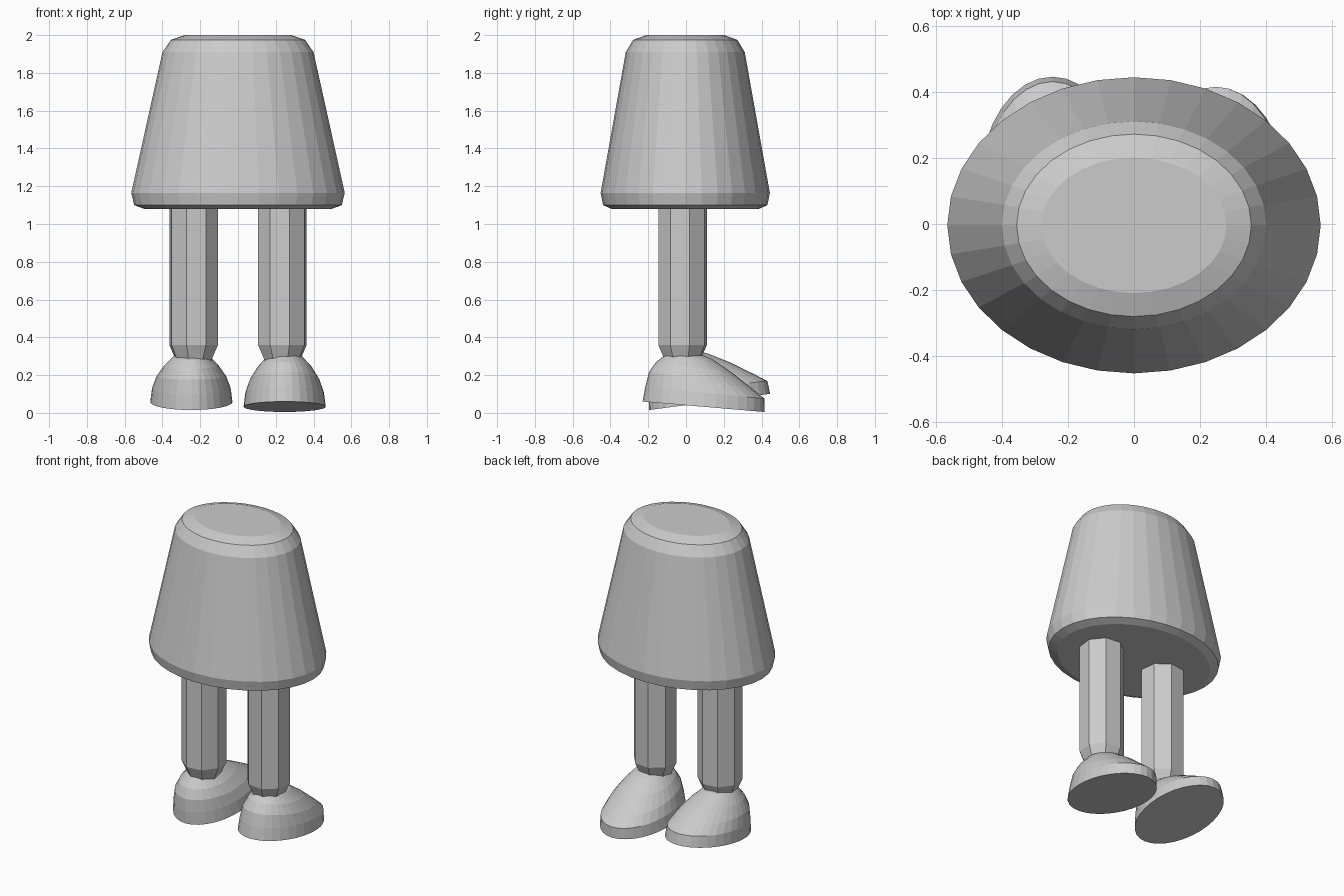
import bpy, bmesh, math
from mathutils import Matrix, Vector

if "Cube" in bpy.data.objects:
    bpy.data.objects.remove(bpy.data.objects["Cube"])

grey = bpy.data.materials.new("plain grey")
grey.diffuse_color = (0.6, 0.6, 0.6, 1.0)
grey.use_nodes = True
grey.node_tree.nodes["Principled BSDF"].inputs["Base Color"].default_value = grey.diffuse_color


def loft(name, rings, matrix=Matrix()):
    """Skin a list of equal-length point rings and cap both ends."""
    bm = bmesh.new()
    loops = [[bm.verts.new(matrix @ Vector(p)) for p in ring] for ring in rings]
    n = len(loops[0])
    for low, high in zip(loops, loops[1:]):
        for i in range(n):
            j = (i + 1) % n
            bm.faces.new((low[i], low[j], high[j], high[i]))
    bm.faces.new(loops[0][::-1])
    bm.faces.new(loops[-1])
    bmesh.ops.recalc_face_normals(bm, faces=bm.faces)
    mesh = bpy.data.meshes.new(name)
    bm.to_mesh(mesh)
    bm.free()
    mesh.materials.append(grey)
    obj = bpy.data.objects.new(name, mesh)
    bpy.context.collection.objects.link(obj)
    return obj


def ellipse(cx, cy, z, rx, ry, sides, turn=0.0):
    return [(cx + rx * math.cos(turn + math.tau * i / sides),
             cy + ry * math.sin(turn + math.tau * i / sides), z)
            for i in range(sides)]


# Tapered oval body with bevelled rims: (height, half width, half depth)
body_profile = [(1.08, 0.495, 0.39), (1.10, 0.55, 0.435), (1.165, 0.565, 0.448),
                (1.91, 0.40, 0.315), (1.975, 0.355, 0.276), (2.0, 0.28, 0.205)]
loft("body", [ellipse(0, -0.004, z, rx, ry, 32) for z, rx, ry in body_profile])

# Foot sections: (heel height, toe height, heel y, toe y, half width)
foot_sections = [(0.0, 0.0, -0.3235, 0.3235, 0.2175),
                 (0.08, 0.07, -0.316, 0.318, 0.208),
                 (0.16, 0.12, -0.303, 0.245, 0.185),
                 (0.215, 0.19, -0.27, 0.14, 0.145),
                 (0.255, 0.258, -0.225, 0.02, 0.095),
                 (0.268, 0.27, -0.19, -0.02, 0.06)]


def foot_ring(z_heel, z_toe, y_heel, y_toe, half_width):
    cy, ry = (y_heel + y_toe) / 2, (y_toe - y_heel) / 2
    ring = ellipse(0, cy, 0, half_width, ry, 32)
    return [(x, y, z_heel + (z_toe - z_heel) * (y - y_heel) / (2 * ry))
            for x, y, _ in ring]


# Legs mirror each other; the feet tilt in opposite directions
for side, label, foot_y, foot_z, pitch in ((-1, "left", 0.125, 0.058, 7.6),
                                           (1, "right", 0.0925, 0.0325, -4.9)):
    turn = math.radians(16) * side
    loft(label + "_leg", [ellipse(0.235 * side, -0.018, z, r, r, 8, turn)
                          for z, r in ((0.27, 0.095), (0.295, 0.105),
                                       (0.36, 0.134), (1.09, 0.134))])
    place = (Matrix.Translation((0.247 * side, foot_y, foot_z))
             @ Matrix.Rotation(math.radians(pitch), 4, 'X'))
    loft(label + "_foot", [foot_ring(*s) for s in foot_sections], place)
